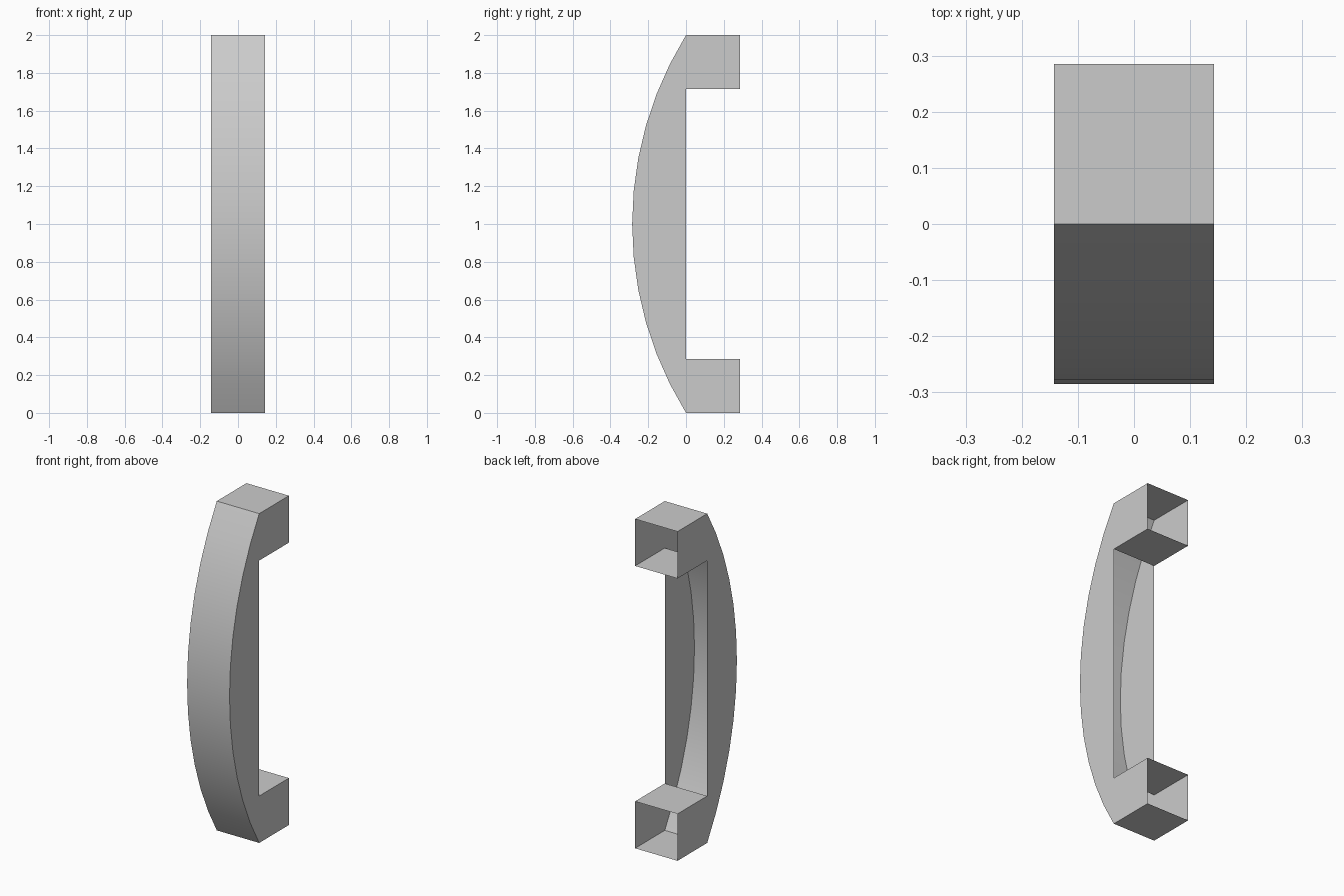
import bpy
import bmesh
import math

cube = bpy.data.objects.get("Cube")
if cube:
    bpy.data.objects.remove(cube, do_unlink=True)

DEPTH = 0.285          # bow of the grip, and length and height of each foot
HALF_WIDTH = 0.1425
SEGMENTS = 12

# Plain grey finish
grey = bpy.data.materials.new("light_grey")
colour = (0.6, 0.6, 0.6, 1.0)
grey.use_nodes = True
grey.diffuse_color = colour
grey.node_tree.nodes["Principled BSDF"].inputs["Base Color"].default_value = colour

# Side profile in (y, z): bowed front edge from bottom to top
radius = (1 + DEPTH ** 2) / (2 * DEPTH)
half_angle = math.asin(1 / radius)
profile = []
for i in range(SEGMENTS + 1):
    a = half_angle * (2 * i / SEGMENTS - 1)
    profile.append((radius - DEPTH - radius * math.cos(a), 1 + radius * math.sin(a)))

# Square feet at both ends, with the straight grip edge between them
profile += [(DEPTH, 2), (DEPTH, 2 - DEPTH), (0, 2 - DEPTH),
            (0, DEPTH), (DEPTH, DEPTH), (DEPTH, 0)]

# Open edges: the backs of both feet and the back of the grip
first = SEGMENTS + 1
open_edges = {first, first + 2, first + 4}

# Hollow shell: two side walls joined along the closed edges
bm = bmesh.new()
right = [bm.verts.new((-HALF_WIDTH, y, z)) for y, z in profile]
left = [bm.verts.new((HALF_WIDTH, y, z)) for y, z in profile]
bm.faces.new(right)
bm.faces.new(list(reversed(left)))
count = len(profile)
for i in range(count):
    if i not in open_edges:
        j = (i + 1) % count
        bm.faces.new((right[j], right[i], left[i], left[j]))

# Point the right wall, and with it the whole shell, outward
bm.normal_update()
bm.faces.ensure_lookup_table()
if bm.faces[0].normal.x > 0:
    bmesh.ops.reverse_faces(bm, faces=bm.faces[:])

mesh = bpy.data.meshes.new("pull_handle")
bm.to_mesh(mesh)
bm.free()
mesh.materials.append(grey)
handle = bpy.data.objects.new("pull_handle", mesh)
bpy.context.collection.objects.link(handle)

# Smooth the bow, keep the corners sharp
bpy.ops.object.select_all(action="DESELECT")
handle.select_set(True)
bpy.context.view_layer.objects.active = handle
bpy.ops.object.shade_smooth_by_angle(angle=math.radians(30))
